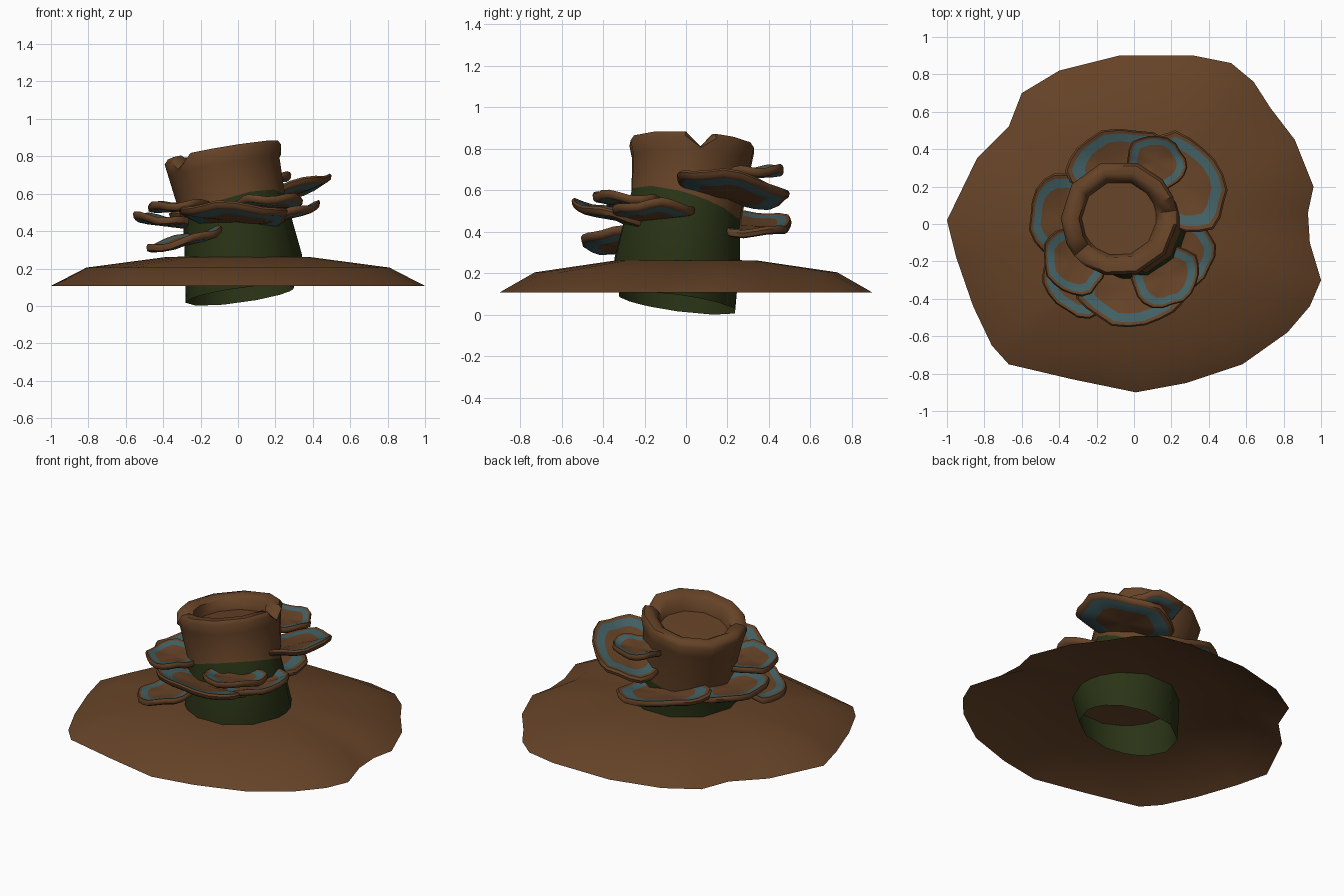
import bpy, bmesh, math
from math import sin, cos, radians

if "Cube" in bpy.data.objects:
    bpy.data.objects.remove(bpy.data.objects["Cube"])


def material(name, rgb):
    m = bpy.data.materials.new(name)
    m.diffuse_color = (*rgb, 1)
    m.use_nodes = True
    m.node_tree.nodes["Principled BSDF"].inputs["Base Color"].default_value = m.diffuse_color
    return m


MATS = [material("bark brown", (0.13, 0.055, 0.02)),
        material("moss green", (0.023, 0.034, 0.008)),
        material("fungus teal", (0.055, 0.12, 0.13))]


def loft(name, rings, mats, start=None, end=None, angle=50):
    """Skin closed rings in order; mats gives one material per band; start/end are cap points."""
    bm = bmesh.new()
    loops = [[bm.verts.new(p) for p in ring] for ring in rings]
    n = len(loops[0])
    for a, b, m in zip(loops, loops[1:], mats):
        for i in range(n):
            j = (i + 1) % n
            bm.faces.new((a[i], a[j], b[j], b[i])).material_index = m
    for point, loop in ((start, loops[0]), (end, loops[-1])):
        if point:
            c = bm.verts.new(point)
            for i in range(n):
                bm.faces.new((loop[i], loop[(i + 1) % n], c))
    bmesh.ops.recalc_face_normals(bm, faces=bm.faces)
    me = bpy.data.meshes.new(name)
    bm.to_mesh(me)
    bm.free()
    for m in MATS:
        me.materials.append(m)
    ob = bpy.data.objects.new(name, me)
    bpy.context.collection.objects.link(ob)
    bpy.ops.object.select_all(action='DESELECT')
    ob.select_set(True)
    bpy.context.view_layer.objects.active = ob
    bpy.ops.object.shade_smooth_by_angle(angle=radians(angle))
    return ob


# Ground: shallow open mound with an irregular outline
outline = [(-1, .02), (-.95, -.18), (-.86, -.44), (-.76, -.65), (-.67, -.75), (-.33, -.83),
           (.01, -.9), (.28, -.85), (.58, -.75), (.82, -.58), (.94, -.44), (1, -.3),
           (.94, -.1), (.93, .06), (.96, .2), (.86, .45), (.73, .62), (.64, .76),
           (.52, .86), (.32, .9), (-.08, .9), (-.4, .82), (-.6, .7), (-.67, .52), (-.84, .35)]
loft("ground_mound",
     [[(x * s, y * s, z) for x, y in outline] for s, z in ((1, .107), (.81, .205), (.38, .262))],
     [0, 0], end=(0, 0, .268))

# Stump: leaning open-bottomed trunk, mossy below, rolled rim with two notches on top
NOTCHES = (8, 220)
angles = [-6, 8, 22, 42, 72, 108, 144, 180, 206, 220, 234, 256, 288, 322]


def stump_ring(cx, cy, r, height):
    pts = []
    for a in angles:
        x, y = cx + r * cos(radians(a)), cy + r * sin(radians(a))
        pts.append((x, y, height(a, x, y)))
    return pts


def base_z(a, x, y):
    return .057 + .04 * cos(radians(a)) - .04 * sin(radians(a))


def moss_z(a, x, y):
    return .51 + .08 * cos(radians(a)) - .08 * sin(radians(a))


def top_z(offset, notch=0):
    return lambda a, x, y: .835 + .17 * (x + .08) - .06 * y + offset - (notch if a in NOTCHES else 0)


stump_rings = [stump_ring(.01, -.04, .29, base_z),
               stump_ring(.03, -.04, .315, lambda a, x, y: .27),
               stump_ring(-.02, 0, .272, moss_z),
               stump_ring(-.075, .03, .298, top_z(-.09)),
               stump_ring(-.08, .03, .312, top_z(-.025, .05)),
               stump_ring(-.08, .03, .295, top_z(0, .07)),
               stump_ring(-.08, .03, .25, top_z(.003, .07)),
               stump_ring(-.08, .03, .215, top_z(-.02, .06)),
               stump_ring(-.08, .03, .2, top_z(-.09))]
loft("stump", stump_rings, [1, 1, 0, 0, 0, 0, 0, 0], end=(-.08, .03, .745))

# Bracket fungi: wavy lens-shaped shelves with a teal band above and below
PROFILE = [(.58, .014), (.66, .016), (.88, .018), (.96, .02), (1, .006),
           (.98, -.014), (.9, -.02), (.6, -.018)]
BANDS = [0, 2, 0, 0, 0, 0, 2]


def shelf(name, c, facing, depth, width, slope, seed):
    f = radians(facing)

    def place(s, h, t):
        w = 1 + .035 * sin(5 * t + seed) + .02 * sin(8 * t + 2 * seed)
        u, v = depth * s * w * cos(t), width * s * w * sin(t)
        x, y = u * cos(f) - v * sin(f), u * sin(f) + v * cos(f)
        ripple = .01 * s * sin(4 * t + seed)
        return (c[0] + x, c[1] + y,
                c[2] + h + slope[0] * x + slope[1] * y + ripple + .02 * s * s - .01)

    n = 20
    rings = [[place(s, h, 2 * math.pi * i / n) for i in range(n)] for s, h in PROFILE]
    loft(name, rings, BANDS, start=place(0, .012, 0), end=place(0, -.016, 0))


SHELVES = [("fungus_back_low", (-.06, .31, .43), 95, .2, .3, (-.15, 0)),
           ("fungus_back_top", (.12, .33, .685), 65, .14, .165, (0, .04)),
           ("fungus_right_back", (.25, .22, .6), 35, .22, .29, (.28, -.1)),
           ("fungus_right_front", (.25, -.16, .485), -25, .18, .2, (.24, 0)),
           ("fungus_front_upper", (.17, -.28, .55), -55, .16, .19, (.05, -.1)),
           ("fungus_front", (-.02, -.34, .48), -92, .21, .29, (-.04, -.22)),
           ("fungus_left_front_low", (-.29, -.3, .345), 225, .18, .22, (.27, .05)),
           ("fungus_left", (-.38, .04, .45), 178, .18, .24, (-.12, 0)),
           ("fungus_left_upper", (-.32, -.2, .53), 208, .16, .19, (.06, 0))]
for k, (name, c, facing, depth, width, slope) in enumerate(SHELVES):
    shelf(name, c, facing, depth, width, slope, k * 1.7)
